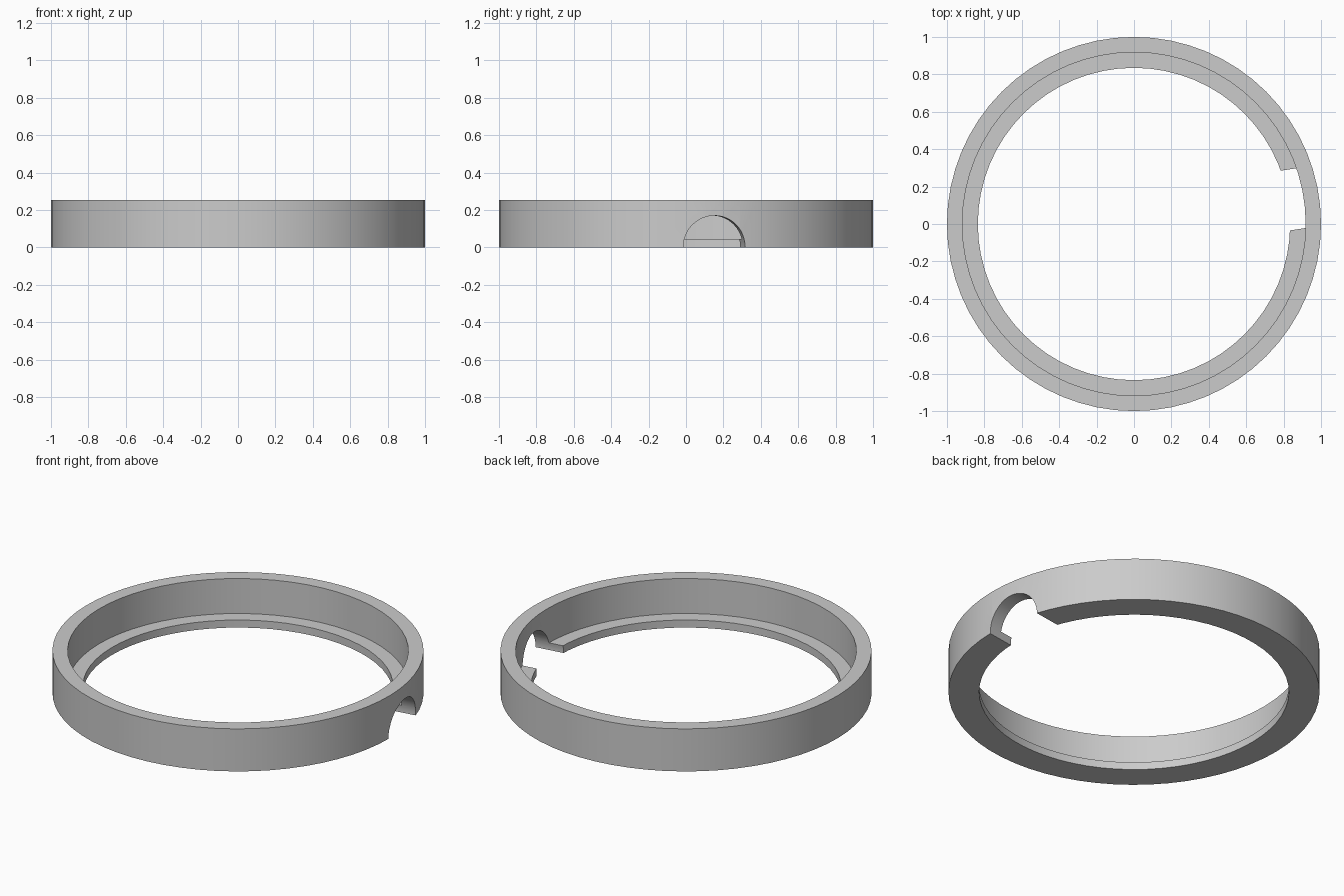
import bpy
import bmesh
import math
from mathutils import Vector, Matrix

cube = bpy.data.objects.get("Cube")
if cube:
    bpy.data.objects.remove(cube, do_unlink=True)

SIDES = 64
NOTCH_ANGLE = math.radians(8.8)
NOTCH_RADIUS = 0.167

# Single grey material
grey = bpy.data.materials.new("grey")
grey.use_nodes = True
grey.diffuse_color = (0.6, 0.6, 0.6, 1)
grey.node_tree.nodes["Principled BSDF"].inputs["Base Color"].default_value = (0.6, 0.6, 0.6, 1)


def add_object(name, bm):
    mesh = bpy.data.meshes.new(name)
    bmesh.ops.recalc_face_normals(bm, faces=bm.faces)
    bm.to_mesh(mesh)
    bm.free()
    mesh.materials.append(grey)
    obj = bpy.data.objects.new(name, mesh)
    bpy.context.collection.objects.link(obj)
    return obj


# Ring: stepped wall section with an inner lip, swept round z
profile = [(0.835, 0), (1, 0), (1, 0.253), (0.918, 0.253), (0.918, 0.045), (0.835, 0.045)]
bm = bmesh.new()
loops = []
for i in range(SIDES):
    a = math.tau * i / SIDES
    loops.append([bm.verts.new((r * math.cos(a), r * math.sin(a), z)) for r, z in profile])
for i in range(SIDES):
    here, there = loops[i], loops[(i + 1) % SIDES]
    for j in range(len(profile)):
        k = (j + 1) % len(profile)
        bm.faces.new((here[j], there[j], there[k], here[k]))
ring = add_object("ring", bm)

# Cutter: round bar lying across the wall, for the arched cable notch
bm = bmesh.new()
bmesh.ops.create_cone(bm, cap_ends=True, segments=48, radius1=NOTCH_RADIUS,
                      radius2=NOTCH_RADIUS, depth=0.7)
centre = Vector((0.95 * math.cos(NOTCH_ANGLE), 0.95 * math.sin(NOTCH_ANGLE), 0.003))
turn = Matrix.Rotation(NOTCH_ANGLE, 4, "Z") @ Matrix.Rotation(math.pi / 2, 4, "Y")
bmesh.ops.transform(bm, matrix=Matrix.Translation(centre) @ turn, verts=bm.verts)
cutter = add_object("notch_cutter", bm)
cutter.hide_render = True

# Cut the notch, then drop the cutter
cut = ring.modifiers.new("notch", "BOOLEAN")
cut.operation = "DIFFERENCE"
cut.solver = "EXACT"
cut.object = cutter
bpy.ops.object.select_all(action="DESELECT")
bpy.context.view_layer.objects.active = ring
ring.select_set(True)
bpy.ops.object.modifier_apply(modifier=cut.name)
bpy.data.objects.remove(cutter, do_unlink=True)

bpy.ops.object.shade_smooth_by_angle(angle=math.radians(30))
